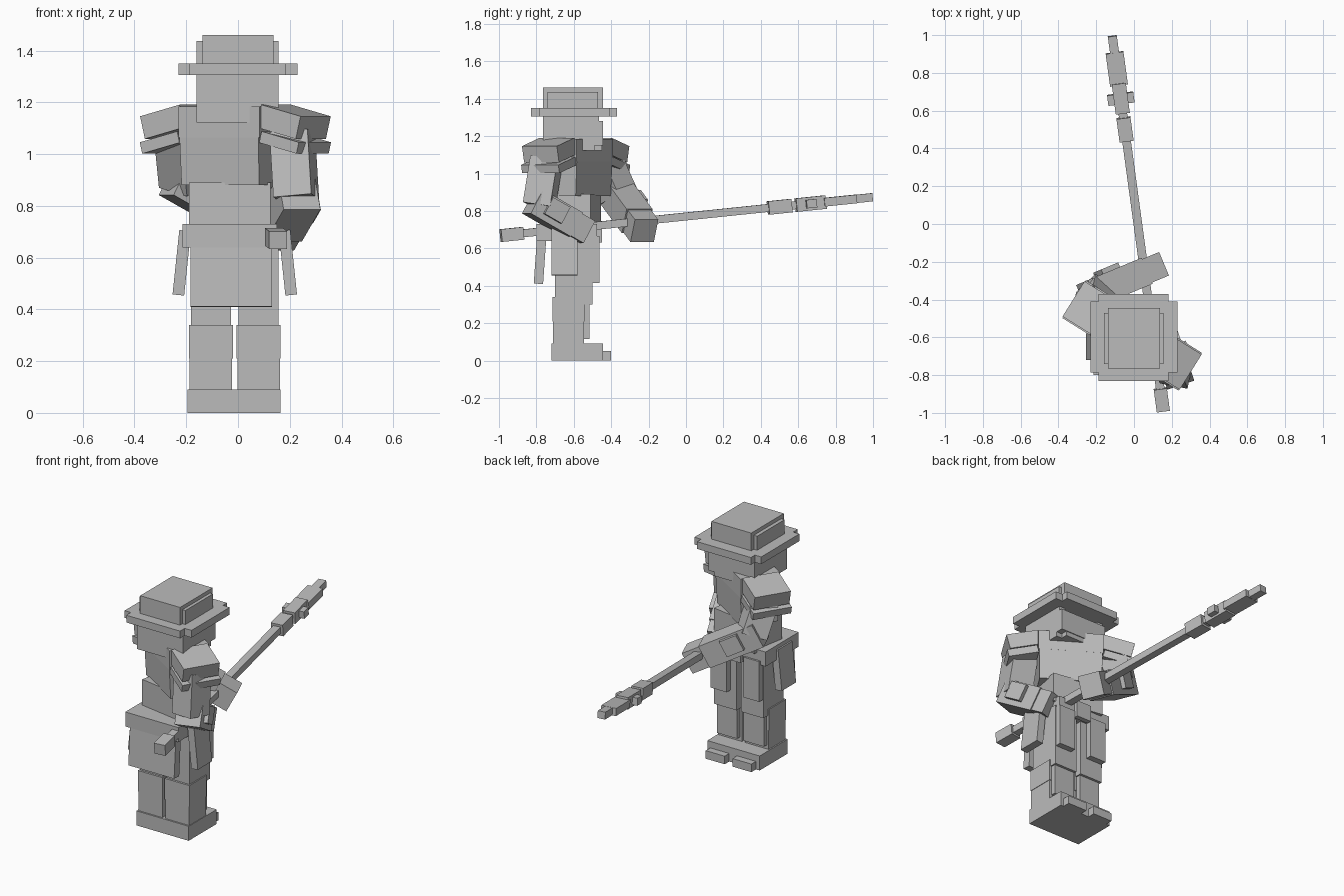
import bpy, bmesh
from math import radians
from mathutils import Matrix, Vector

cube = bpy.data.objects.get("Cube")
if cube:
    bpy.data.objects.remove(cube, do_unlink=True)

grey = bpy.data.materials.new("plain_grey")
grey.use_nodes = True
grey.diffuse_color = (0.5, 0.5, 0.5, 1)
grey.node_tree.nodes["Principled BSDF"].inputs["Base Color"].default_value = (0.5, 0.5, 0.5, 1)


def block(name, centre, size, frame=Matrix(), taper=(1, 1)):
    """Box in a local frame; taper scales the lower end in x and y."""
    bm = bmesh.new()
    bmesh.ops.create_cube(bm, size=1)
    for v in bm.verts:
        if v.co.z < 0:
            v.co.x *= taper[0]
            v.co.y *= taper[1]
        v.co = frame @ (Vector(centre) + v.co * Vector(size))
    mesh = bpy.data.meshes.new(name)
    bm.to_mesh(mesh)
    bm.free()
    mesh.materials.append(grey)
    obj = bpy.data.objects.new(name, mesh)
    bpy.context.collection.objects.link(obj)


def span(name, x, y, z):
    """Axis-aligned box given by its ranges."""
    rs = (x, y, z)
    block(name, [(a + b) / 2 for a, b in rs], [b - a for a, b in rs])


def along(a, b):
    """Frame at a whose local y axis runs to b, plus the length."""
    d = Vector(b) - Vector(a)
    return Matrix.Translation(a) @ d.to_track_quat('Y', 'Z').to_matrix().to_4x4(), d.length


def turned(x, y, z, angle, axis):
    return Matrix.Translation((x, y, z)) @ Matrix.Rotation(radians(angle), 4, axis)


MID = -0.0125
# Feet
span("foot_base", (-0.195, 0.165), (-0.72, -0.445), (0, 0.09))

# Legs, toes and hanging plates, one set per side
for side, s in (("right", -1), ("left", 1)):
    x = MID + s * 0.092
    block(side + "_toe", (x, -0.435, 0.025), (0.13, 0.07, 0.05))
    block(side + "_ankle", (x, -0.628, 0.15), (0.164, 0.164, 0.12))
    block(side + "_shin", (x, -0.628, 0.275), (0.17, 0.17, 0.13))
    block(side + "_shin_guard", (x, -0.538, 0.213), (0.14, 0.045, 0.195))
    block(side + "_thigh", (x, -0.60, 0.49), (0.155, 0.20, 0.38))
    block(side + "_front_plate", (x + s * 0.02, -0.484, 0.54), (0.11, 0.042, 0.25))
    block(side + "_side_plate", (0, 0, 0), (0.045, 0.14, 0.25),
          turned(MID + s * 0.205, -0.65, 0.58, -s * 6, 'Y'))

# Belt and rear skirt
span("belt", (-0.215, 0.15), (-0.80, -0.475), (0.64, 0.73))
span("belt_buckle", (-0.06, 0.04), (-0.48, -0.45), (0.63, 0.73))
block("rear_skirt", (0, 0, 0), (0.315, 0.05, 0.26), turned(-0.027, -0.78, 0.54, -4, 'X'))

# Torso, twisted at the waist
block("abdomen", (0, 0, 0.80), (0.32, 0.22, 0.18), turned(MID, -0.59, 0, -10, 'Z'))
torso = turned(-0.01, -0.59, 0, -32, 'Z')
block("chest", (0, 0, 0.975), (0.36, 0.24, 0.19), torso, (0.98, 0.92))
block("upper_chest", (0, 0, 1.125), (0.37, 0.24, 0.12), torso)

# Shoulder armour
for side, s in (("right", -1), ("left", 1)):
    for name, x, z, size in (("pauldron", 0.265, 1.125, (0.185, 0.22, 0.09)),
                             ("pauldron_rim", 0.272, 1.045, (0.175, 0.235, 0.045))):
        block(side + "_" + name, (0, 0, 0), size, torso @ turned(s * x, 0, z, s * 14, 'Y'))

# Arms: shoulder, elbow, wrist, and the side the bracer sits on
arms = {"left": ((0.21, -0.745, 1.08), (0.225, -0.785, 0.83), (0.15, -0.56, 0.70), 1),
        "right": ((-0.22, -0.45, 1.08), (-0.20, -0.36, 0.88), (0.10, -0.235, 0.71), -1)}
for side, (shoulder, elbow, wrist, out) in arms.items():
    drop = Vector(elbow) - Vector(shoulder)
    frame = Matrix.Translation(shoulder) @ (-drop).to_track_quat('Z', 'Y').to_matrix().to_4x4()
    frame = frame @ Matrix.Rotation(radians(-32 if side == "left" else 148), 4, 'Z')
    block(side + "_upper_arm", (0, 0, -drop.length / 2), (0.15, 0.15, drop.length), frame)
    frame, n = along(elbow, wrist)
    block(side + "_forearm", (0, n * 0.32, 0), (0.15, n * 0.95, 0.145), frame)
    block(side + "_hand", (0, n * 0.92, 0), (0.135, n * 0.36, 0.135), frame)
    block(side + "_bracer", (out * 0.08, n * 0.28, 0.01), (0.04, 0.11, 0.10), frame)

# Head with a mask and a sight slit below the brow
span("head", (-0.16, 0.157), (-0.765, -0.49), (1.123, 1.32))
span("face_mask", (-0.16, 0.157), (-0.495, -0.445), (1.15, 1.28))
span("mask_chin", (-0.12, 0.12), (-0.495, -0.45), (1.123, 1.15))
for name, x in (("right_temple", (-0.16, -0.12)), ("left_temple", (0.117, 0.157))):
    span(name, x, (-0.495, -0.465), (1.28, 1.32))

# Hat: stepped brim and stepped crown
span("brim_wide", (-0.23, 0.23), (-0.785, -0.41), (1.305, 1.35))
span("brim_deep", (-0.187, 0.183), (-0.83, -0.37), (1.305, 1.35))
span("crown_top", (-0.137, 0.137), (-0.765, -0.445), (1.35, 1.46))
span("crown_sides", (-0.16, 0.157), (-0.74, -0.47), (1.35, 1.437))

# Spear: start and end along the shaft, width, height
shaft, length = along((0.155, -0.99, 0.668), (-0.115, 0.995, 0.873))
for name, a, b, w, h in (("butt_cap", 0, 0.12, 0.07, 0.068),
                         ("shaft", 0.1, 1.82, 0.046, 0.042),
                         ("collar", 1.45, 1.575, 0.075, 0.072),
                         ("socket", 1.60, 1.76, 0.075, 0.072),
                         ("cross_guard", 1.65, 1.705, 0.14, 0.045),
                         ("spear_blade", 1.75, 1.925, 0.095, 0.046),
                         ("spear_tip", 1.92, length, 0.048, 0.044)):
    block(name, (0, (a + b) / 2, 0), (w, b - a, h), shaft)
